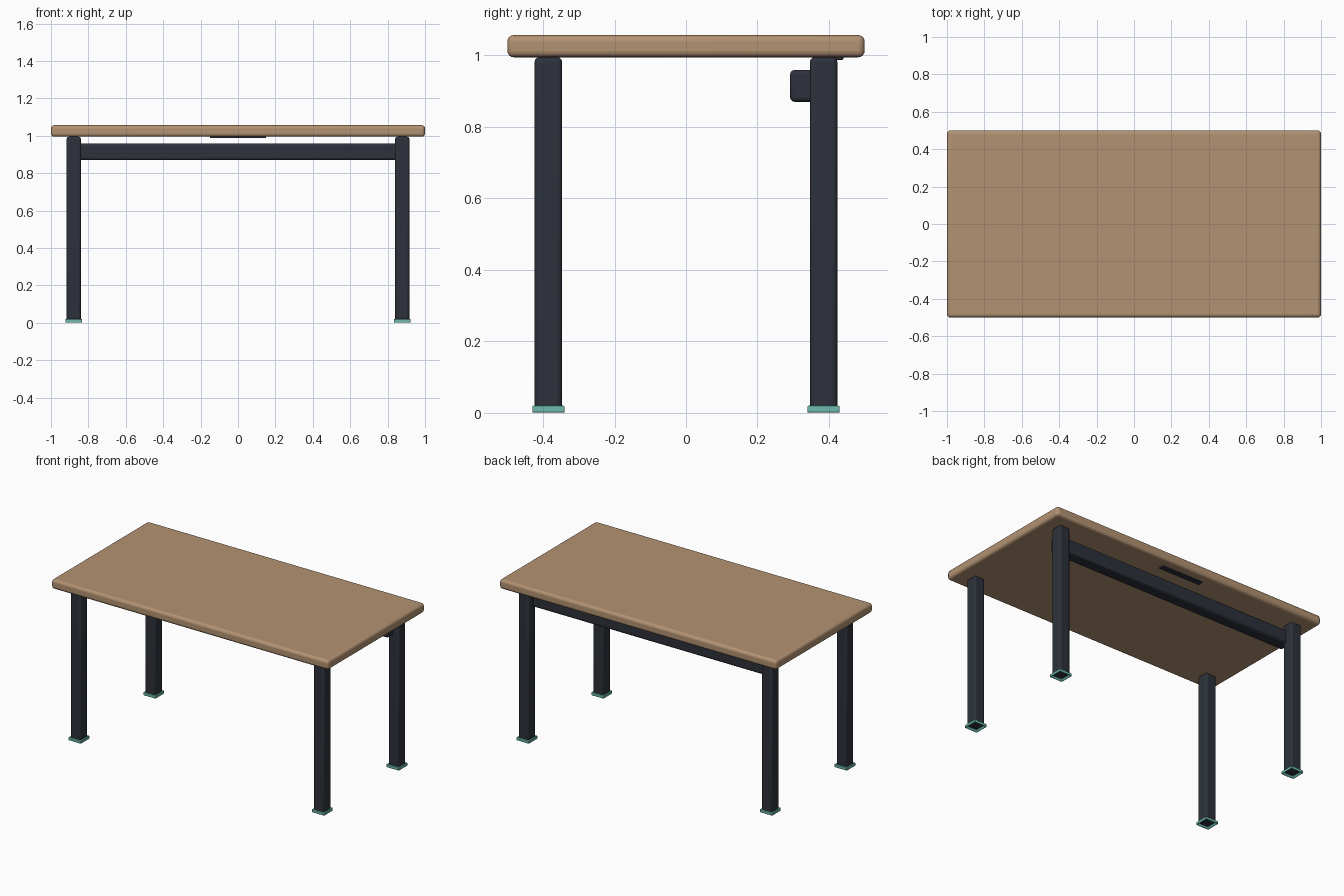
import bpy, bmesh

if "Cube" in bpy.data.objects:
    bpy.data.objects.remove(bpy.data.objects["Cube"])


def material(name, color):
    m = bpy.data.materials.new(name)
    m.diffuse_color = (*color, 1)
    m.use_nodes = True
    m.node_tree.nodes["Principled BSDF"].inputs["Base Color"].default_value = m.diffuse_color
    return m


WOOD = material("wood", (0.45, 0.29, 0.17))
DARK = material("dark_metal", (0.026, 0.031, 0.043))
TEAL = material("teal_rubber", (0.15, 0.50, 0.42))


def finish(name, bm, mat, bevel, segments):
    mesh = bpy.data.meshes.new(name)
    bm.to_mesh(mesh)
    bm.free()
    mesh.materials.append(mat)
    ob = bpy.data.objects.new(name, mesh)
    bpy.context.collection.objects.link(ob)
    mod = ob.modifiers.new("bevel", 'BEVEL')
    mod.width, mod.segments = bevel, segments
    bpy.ops.object.select_all(action='DESELECT')
    ob.select_set(True)
    bpy.context.view_layer.objects.active = ob
    bpy.ops.object.shade_smooth_by_angle()
    return ob


def box_mesh(lo, hi):
    bm = bmesh.new()
    bmesh.ops.create_cube(bm, size=1)
    for v in bm.verts:
        v.co = [lo[i] + (v.co[i] + 0.5) * (hi[i] - lo[i]) for i in range(3)]
    return bm


def box(name, lo, hi, mat, bevel, segments=3):
    return finish(name, box_mesh(lo, hi), mat, bevel, segments)


# Foot: square pad with a recess in its underside
def foot(name, x, y):
    r = 0.045
    bm = box_mesh((x - r, y - r, 0), (x + r, y + r, 0.02))
    bm.normal_update()
    bottom = [f for f in bm.faces if f.normal.z < -0.9]
    bmesh.ops.inset_region(bm, faces=bottom, thickness=0.017)
    for v in bottom[0].verts:
        v.co.z = 0.012
    return finish(name, bm, TEAL, 0.003, 2)


# Table top
box("table_top", (-1, -0.5, 0.995), (1, 0.5, 1.057), WOOD, 0.018, 4)

# Four legs with feet
for sy, row in ((-1, "front"), (1, "back")):
    for sx, side in ((-1, "left"), (1, "right")):
        x, y, r = sx * 0.878, sy * 0.385, 0.0385
        box(f"{row}_{side}_leg", (x - r, y - r, 0.01), (x + r, y + r, 0.995), DARK, 0.013)
        foot(f"{row}_{side}_foot", x, y)

# Rear cross beam
box("back_beam", (-0.878, 0.291, 0.87), (0.878, 0.375, 0.96), DARK, 0.014)

# Thin plate under the top at the back
box("cable_plate", (-0.15, 0.405, 0.988), (0.15, 0.44, 0.999), DARK, 0.002, 2)
